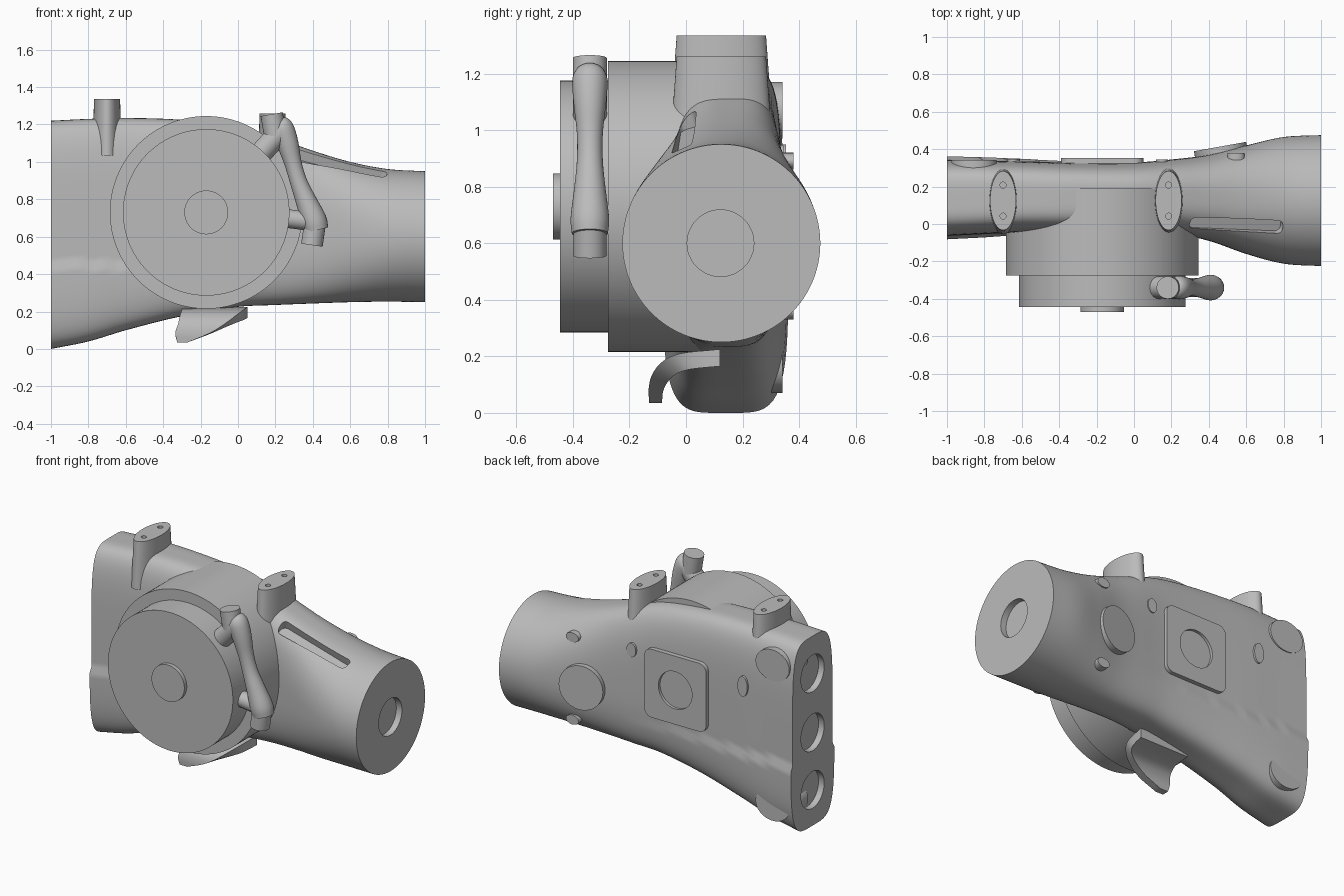
import bpy, bmesh, math
from mathutils import Vector

if "Cube" in bpy.data.objects:
    bpy.data.objects.remove(bpy.data.objects["Cube"])

grey = bpy.data.materials.new("cast_grey")
grey.use_nodes = True
GREY = (0.5, 0.5, 0.5, 1)
grey.diffuse_color = GREY
grey.node_tree.nodes["Principled BSDF"].inputs["Base Color"].default_value = GREY


def activate(ob):
    bpy.ops.object.select_all(action='DESELECT')
    ob.select_set(True)
    bpy.context.view_layer.objects.active = ob


def smooth(ob):
    activate(ob)
    bpy.ops.object.shade_smooth_by_angle(angle=math.radians(32))


def loft(name, rings):
    """Skin a list of equal point rings and cap both ends."""
    bm = bmesh.new()
    rows = [[bm.verts.new(p) for p in ring] for ring in rings]
    n = len(rows[0])
    for a, b in zip(rows, rows[1:]):
        for i in range(n):
            j = (i + 1) % n
            bm.faces.new((a[i], a[j], b[j], b[i]))
    bm.faces.new(rows[0])
    bm.faces.new(rows[-1])
    bmesh.ops.recalc_face_normals(bm, faces=bm.faces)
    me = bpy.data.meshes.new(name)
    bm.to_mesh(me)
    bm.free()
    ob = bpy.data.objects.new(name, me)
    me.materials.append(grey)
    bpy.context.collection.objects.link(ob)
    smooth(ob)
    return ob


def tube(name, path, radii, squash=(1, 1), up=None, sides=48):
    """Round or oval section swept along a path with one radius per point."""
    path = [Vector(p) for p in path]
    rings = []
    for i, p in enumerate(path):
        t = (path[min(i + 1, len(path) - 1)] - path[max(i - 1, 0)]).normalized()
        ref = Vector(up) if up else Vector((0, 1, 0) if abs(t.z) > 0.9 else (0, 0, 1))
        a = ref.cross(t).normalized()
        b = t.cross(a)
        rings.append([p + radii[i] * (a * squash[0] * math.cos(k * math.tau / sides)
                                      + b * squash[1] * math.sin(k * math.tau / sides))
                      for k in range(sides)])
    return loft(name, rings)


def rod(name, p0, p1, r, squash=(1, 1), r1=None):
    return tube(name, (p0, p1), (r, r1 or r), squash)


def cut(target, cutter):
    cutter.hide_render = True
    mod = target.modifiers.new("cut", 'BOOLEAN')
    mod.operation = 'DIFFERENCE'
    mod.solver = 'EXACT'
    mod.object = cutter
    activate(target)
    bpy.ops.object.modifier_apply(modifier=mod.name)
    bpy.data.objects.remove(cutter)


def rounded_block(name, size, corner, axis):
    """Block with rounded corners in the plane across the given axis."""
    bpy.ops.mesh.primitive_cube_add(size=1)
    ob = bpy.context.object
    ob.name = name
    ob.scale = size
    bpy.ops.object.transform_apply(scale=True)
    bm = bmesh.new()
    bm.from_mesh(ob.data)
    edges = [e for e in bm.edges
             if abs((e.verts[0].co - e.verts[1].co)[axis]) > 0.9 * size[axis]]
    bmesh.ops.bevel(bm, geom=edges, offset=corner, segments=6, profile=0.5, affect='EDGES')
    bm.to_mesh(ob.data)
    bm.free()
    ob.data.materials.append(grey)
    return ob


def spline(table, x):
    """Smooth interpolation through stations keyed by their first column."""
    i = max(k for k in range(len(table) - 1) if k == 0 or table[k][0] <= x)
    a, b = table[i], table[i + 1]
    p, q = table[max(i - 1, 0)], table[min(i + 2, len(table) - 1)]
    h = b[0] - a[0]
    s = (x - a[0]) / h
    out = []
    for c in range(1, len(a)):
        m0 = (b[c] - p[c]) / (b[0] - p[0]) * h
        m1 = (q[c] - a[c]) / (q[0] - a[0]) * h
        out.append((2*s**3 - 3*s*s + 1) * a[c] + (s**3 - 2*s*s + s) * m0
                   + (3*s*s - 2*s**3) * b[c] + (s**3 - s*s) * m1)
    return out


# Main body: x, top, bottom, front, back, squareness
STATIONS = [(-1, 1.22, 0, -.07, .35, 4.5), (-.8, 1.23, .04, -.06, .345, 4.5),
            (-.6, 1.235, .1, -.05, .34, 4.3), (-.3, 1.225, .175, -.05, .33, 4),
            (0, 1.19, .225, -.05, .33, 3.6), (.2, 1.13, .235, -.05, .345, 3.2),
            (.4, 1.06, .243, -.09, .37, 2.8), (.6, 1.0, .25, -.16, .42, 2.4),
            (.8, .962, .253, -.212, .465, 2.1), (1, .95, .25, -.225, .475, 2)]


def section(x, sides=128):
    top, bottom, front, back, n = spline(STATIONS, x)
    w, h = (back - front) / 2, (top - bottom) / 2
    swell = 0.012 * max(0, min(1, -x + 0.2))
    pts = []
    for k in range(sides):
        c, s = math.cos(k * math.tau / sides), math.sin(k * math.tau / sides)
        r = (abs(c)**n + abs(s)**n) ** (-1 / n)
        z = (top + bottom) / 2 + h * r * s
        out = swell if z < 0.45 else -swell / 2
        pts.append((x, (front + back) / 2 + (w + out) * r * c, z))
    return pts


body = loft("main_body", [section(-1 + i / 30) for i in range(61)])

# Recesses in both ends
for z in (0.98, 0.6, 0.23):
    cut(body, rod("end_recess", (-1.1, .14, z), (-.96, .14, z), 0.118))
cut(body, rod("mouth_recess", (.96, .122, .6), (1.1, .122, .6), 0.118))

# Long slot on the upper front shoulder
slot = rounded_block("slot_cutter", (.51, .075, .12), .03, 2)
slot.rotation_euler = (0.3, 0.25, -0.04)
slot.location = (.55, -.01, 1.0)
cut(body, slot)
smooth(body)

# Round drum on the front with a stepped face and hub
CX, CZ = -.17, .73
for name, y0, y1, r in (("drum_flange", .19, -.275, .515), ("drum_cover", -.26, -.445, .445),
                        ("drum_hub", -.43, -.47, .117)):
    tube(name, ((CX, y0, CZ), (CX, y1, CZ)), (r, r), sides=128)

# Two oval posts on top, each with a pair of small holes
for side, x, z in (("right", -.7, 1.335), ("left", .185, 1.26)):
    post = rod(side + "_post", (x, .125, z - .3), (x, .125, z), .18, (.44, 1), .158)
    for dy in (-.083, .083):
        cut(post, rod("post_hole", (x, .125 + dy, z - .03), (x, .125 + dy, z + .1), .016))
    smooth(post)

# Curved grip beside the drum, its two mounts and end knobs
GY = -.34
GRIP = [(0, .215, 1.2, .045), (1, .235, 1.18, .062), (2, .265, 1.1, .058),
        (3, .295, .99, .046), (4, .325, .89, .046), (5, .365, .79, .056),
        (6, .405, .69, .068), (7, .42, .635, .064)]
grip = [spline(GRIP, i / 4) for i in range(29)]
tube("grip", [(x, GY, z) for x, z, r in grip], [r for x, z, r in grip], up=(0, 1, 0))
rod("grip_top_knob", (.2, GY, 1.14), (.18, GY, 1.255), .06)
rod("grip_bottom_knob", (.41, GY, .66), (.395, GY, .555), .058)
rod("grip_top_mount", (.08, GY, 1.0), (.235, GY, 1.17), .06)
rod("grip_bottom_mount", (.24, GY, .7), (.4, GY, .68), .05)

# Curved lever under the drum: outer y z, inner y z, x range
LEVER = [(0, -.13, .035, -.085, .035, -.325, -.27), (1, -.132, .085, -.08, .08, -.335, -.15),
         (2, -.12, .135, -.06, .115, -.32, -.07), (3, -.085, .18, -.03, .14, -.31, -.01),
         (4, -.02, .21, .02, .155, -.3, .03), (5, .12, .225, .12, .165, -.3, .05)]
lever = []
for i in range(21):
    oy, oz, iy, iz, x0, x1 = spline(LEVER, i / 4)
    lever.append([(x0, oy, oz), (x1, oy, oz), (x1, iy, iz), (x0, iy, iz)])
loft("under_lever", lever)

# Square cover plate on the back with a round window
plate = rounded_block("back_plate", (.44, .05, .44), .05, 1)
plate.location = (CX, .328, CZ)
cut(plate, rod("plate_window", (CX, .335, CZ), (CX, .5, CZ), .12))
smooth(plate)

# Raised round cap following the slope of the back
rod("back_cap", (.475, .33, .6), (.46, .414, .6), .142)

# Small bosses, buttons and corner pads on the back
for name, x, z, y, rx, rz in (("upper_boss", .545, .89, .38, .045, .03),
                              ("lower_boss", .545, .36, .38, .045, .03),
                              ("left_button", .15, .9, .345, .033, .045),
                              ("right_button", -.645, .88, .348, .035, .065),
                              ("upper_pad", -.855, 1.07, .342, .12, .1),
                              ("lower_pad", -.855, .17, .342, .12, .1)):
    rod(name, (x, .15, z), (x, y, z), 1, (rx, rz))
